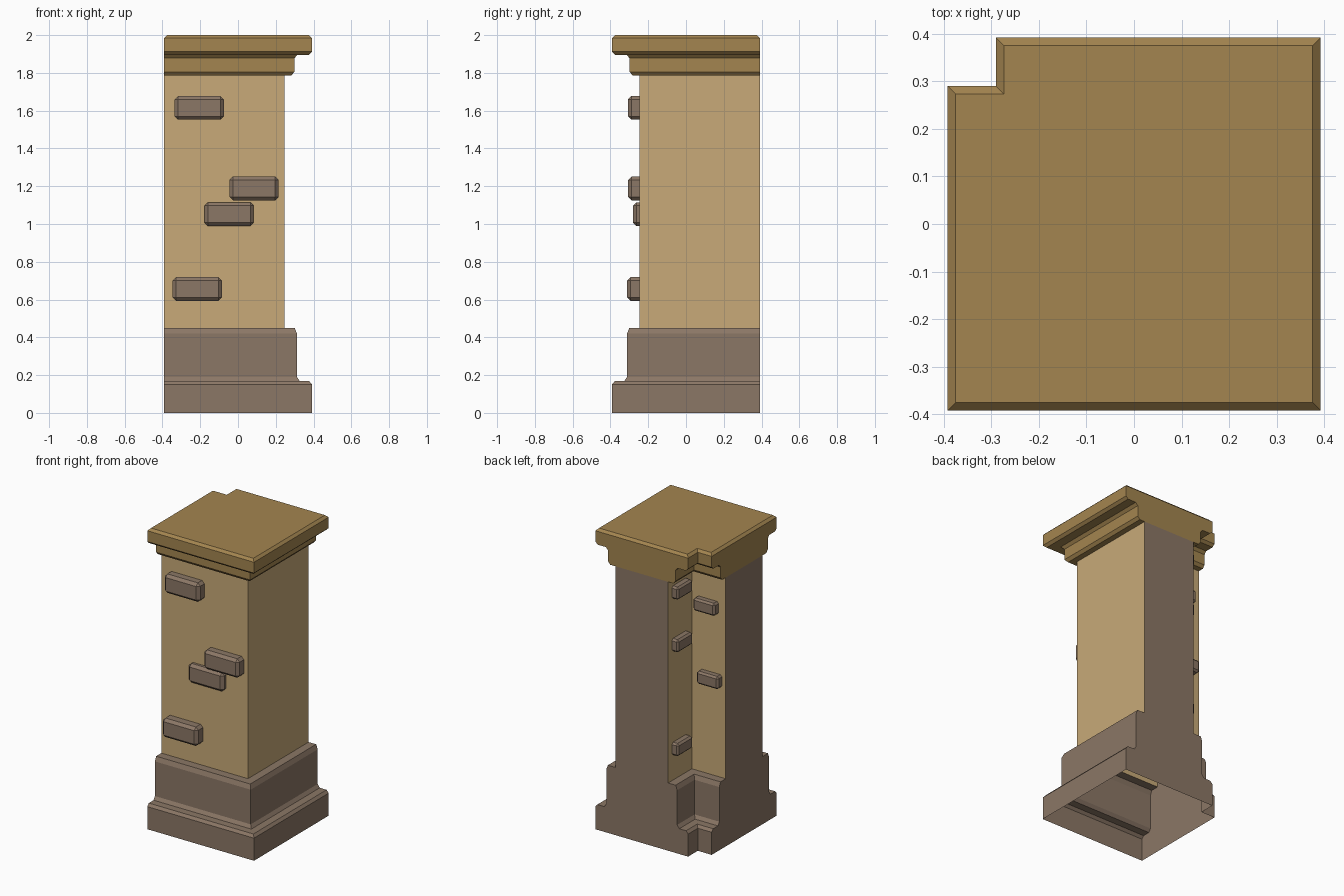
import bpy
import bmesh
from mathutils import Matrix

cube = bpy.data.objects.get("Cube")
if cube:
    bpy.data.objects.remove(cube, do_unlink=True)


def material(name, color):
    mat = bpy.data.materials.new(name)
    mat.use_nodes = True
    mat.diffuse_color = (*color, 1)
    mat.node_tree.nodes["Principled BSDF"].inputs["Base Color"].default_value = (*color, 1)
    return mat


STONE = material("brown_stone", (0.26, 0.185, 0.133))
PLASTER = material("tan_plaster", (0.578, 0.402, 0.188))
CAP = material("ochre_cap", (0.37, 0.235, 0.08))

HALF = 0.392    # flat panels and widest mouldings
SHAFT = 0.245   # outer shaft faces
NOTCH = 0.143   # shaft faces inside the notched corner


def finish(name, bm, *mats):
    mesh = bpy.data.meshes.new(name)
    bm.to_mesh(mesh)
    bm.free()
    for mat in mats:
        mesh.materials.append(mat)
    obj = bpy.data.objects.new(name, mesh)
    bpy.context.collection.objects.link(obj)
    return obj


def outline(reach, inset):
    """Notched square: moulded sides move with reach, flat panels with inset."""
    s, n, p = SHAFT + reach, NOTCH + reach, HALF - inset
    return [(-p, -s), (s, -s), (s, p), (-n, p), (-n, n), (-p, n)]


def moulding(name, profile, mat, panel_mat, top=False):
    """Stack outlines along a (reach, z, inset) profile; sides 2 and 5 are flat panels."""
    bm = bmesh.new()
    rings = [[bm.verts.new((x, y, z)) for x, y in outline(r, inset)]
             for r, z, inset in profile]
    for k in range(len(rings) - 1):
        level = profile[k][1] == profile[k + 1][1]
        for i in range(6):
            panel = i in (2, 5)
            if panel and level:
                continue
            j = (i + 1) % 6
            face = bm.faces.new((rings[k][i], rings[k][j], rings[k + 1][j], rings[k + 1][i]))
            face.material_index = int(panel)
    if top:
        bm.faces.new(rings[-1])
    return finish(name, bm, mat, panel_mat)


# Stepped plinth, open underneath
moulding("plinth", [(0.147, 0, 0), (0.147, 0.15, 0), (0.132, 0.168, 0), (0.082, 0.168, 0),
                    (0.067, 0.19, 0), (0.067, 0.42, 0), (0.055, 0.45, 0), (0, 0.45, 0)],
         STONE, STONE)

# Plastered shaft with two flat stone panels
moulding("shaft", [(0, 0.45, 0), (0, 1.787, 0)], PLASTER, STONE)

# Two-step cap with chamfered edges
moulding("cap", [(0, 1.787, 0), (0.038, 1.787, 0), (0.054, 1.806, 0), (0.054, 1.878, 0),
                 (0.07, 1.896, 0), (0.13, 1.896, 0), (0.147, 1.912, 0),
                 (0.147, 1.984, 0), (0.131, 2, 0.016)],
         CAP, CAP, top=True)


def brick(name, low, high, chamfer):
    bm = bmesh.new()
    size = [b - a for a, b in zip(low, high)]
    mid = [(a + b) / 2 for a, b in zip(low, high)]
    bmesh.ops.create_cube(bm, size=1, matrix=Matrix.Translation(mid) @ Matrix.Diagonal((*size, 1)))
    bmesh.ops.bevel(bm, geom=bm.edges[:], offset=chamfer, segments=1, affect='EDGES')
    return finish(name, bm, STONE)


# Exposed bricks on the front: centre x, centre z, how far they stick out
for k, (x, z, out) in enumerate([(-0.205, 1.615, 0.062), (0.085, 1.188, 0.062),
                                 (-0.047, 1.052, 0.035), (-0.216, 0.656, 0.067)]):
    brick(f"front_brick_{k + 1}", (x - 0.13, -SHAFT - out, z - 0.063),
          (x + 0.13, -SHAFT + 0.04, z + 0.063), 0.018)

# Smaller bricks on the two faces inside the notch
for k, z in enumerate((0.66, 1.35, 1.70)):
    brick(f"notch_side_brick_{k + 1}", (-NOTCH - 0.045, 0.195, z - 0.042),
          (-NOTCH + 0.03, 0.352, z + 0.042), 0.012)
for k, (x, z) in enumerate([(-0.285, 1.09), (-0.26, 1.57)]):
    brick(f"notch_back_brick_{k + 1}", (x - 0.08, NOTCH - 0.03, z - 0.042),
          (x + 0.08, NOTCH + 0.045, z + 0.042), 0.012)
